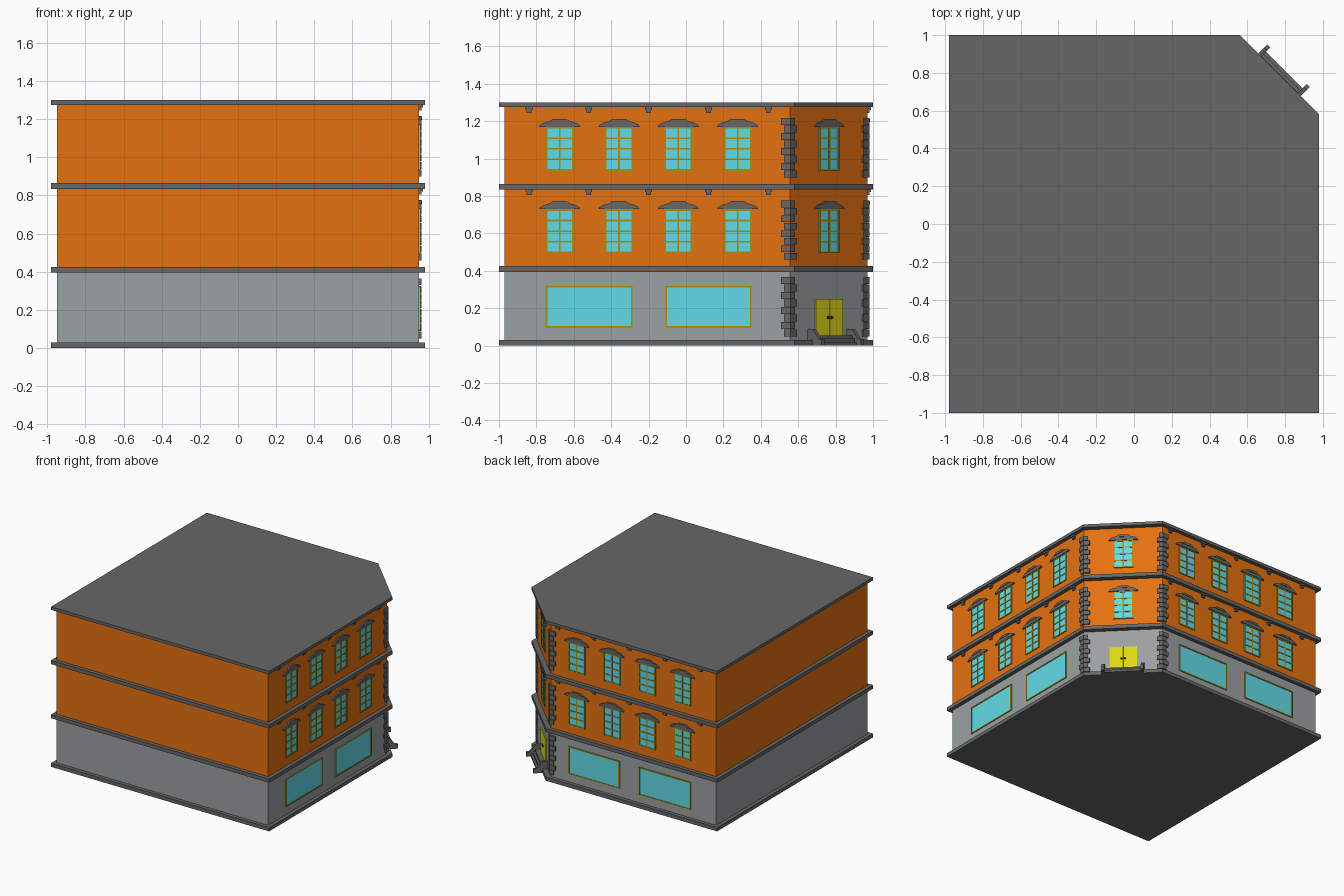
import bpy, bmesh, math
from mathutils import Vector

if "Cube" in bpy.data.objects:
    bpy.data.objects.remove(bpy.data.objects["Cube"])

Z = Vector((0, 0, 1))


def mat(name, r, g, b):
    m = bpy.data.materials.new(name)
    m.diffuse_color = (r, g, b, 1)
    m.use_nodes = True
    m.node_tree.nodes["Principled BSDF"].inputs["Base Color"].default_value = m.diffuse_color
    return m


ORANGE = mat("orange_plaster", 0.78, 0.165, 0.005)
STONE = mat("light_grey_wall", 0.33, 0.355, 0.36)
TRIM = mat("dark_grey_trim", 0.135, 0.135, 0.135)
GLASS = mat("cyan_glass", 0.125, 0.73, 0.82)
FRAME = mat("olive_frame", 0.42, 0.28, 0.004)
DOOR = mat("yellow_door", 0.74, 0.68, 0.008)
KNOB = mat("dark_knob", 0.03, 0.025, 0.01)


def build(name, material, prisms):
    """Each prism is (base points, extrusion vector)."""
    bm = bmesh.new()
    for pts, ext in prisms:
        a = [bm.verts.new(p) for p in pts]
        b = [bm.verts.new(p + ext) for p in pts]
        bm.faces.new(a)
        bm.faces.new(b)
        for i in range(len(a)):
            j = (i + 1) % len(a)
            bm.faces.new((a[i], a[j], b[j], b[i]))
    bmesh.ops.recalc_face_normals(bm, faces=bm.faces)
    me = bpy.data.meshes.new(name)
    bm.to_mesh(me)
    bm.free()
    me.materials.append(material)
    ob = bpy.data.objects.new(name, me)
    bpy.context.collection.objects.link(ob)
    return ob


def slab(name, material, plan, z0, z1):
    build(name, material, [([Vector((x, y, z0)) for x, y in plan], Z * (z1 - z0))])


class Facade:
    """Wall plane: u runs along the wall, v is height, n points outward."""
    def __init__(self, origin, u, n):
        self.o, self.u, self.n = Vector(origin), Vector(u).normalized(), Vector(n).normalized()

    def plate(self, profile, depth):
        return [self.o + self.u * a + Z * b for a, b in profile], self.n * depth

    def box(self, u0, u1, v0, v1, depth):
        return self.plate([(u0, v0), (u1, v0), (u1, v1), (u0, v1)], depth)


RIGHT = Facade((0.95, 0, 0), (0, 1, 0), (1, 0, 0))
BACK = Facade((0.025, 0.97, 0), (1, 0, 0), (0, 1, 0))
CORNER = Facade((0.7425, 0.7625, 0), (-1, 1, 0), (1, 1, 0))


def framed_glass(tag, f, u0, u1, v0, v1, cols=1, rows=1, t=0.009):
    build(tag + "_glass", GLASS, [f.box(u0, u1, v0, v1, 0.004)])
    bars = []
    for i in range(cols + 1):
        u = u0 + (u1 - u0 - t) * i / cols
        bars.append(f.box(u, u + t, v0, v1, 0.008))
    for i in range(rows + 1):
        v = v0 + (v1 - v0 - t) * i / rows
        bars.append(f.box(u0, u1, v, v + t, 0.0075))
    build(tag + "_frame", FRAME, bars)


def hooded_window(tag, f, u, v):
    framed_glass(tag, f, u - 0.075, u + 0.075, v, v + 0.235, 2, 4)
    # arched hood with a raised keystone
    half = [(0.11, 0.235), (0.105, 0.245), (0.085, 0.257), (0.055, 0.265)]
    hood = half + [(-a, b) for a, b in reversed(half)]
    key = [(0.055, 0.26), (0.05, 0.268), (0.035, 0.278), (-0.035, 0.278), (-0.05, 0.268), (-0.055, 0.26)]
    build(tag + "_hood", TRIM, [f.plate([(u + a, v + b) for a, b in hood], 0.011),
                                f.plate([(u + a, v + b) for a, b in key], 0.014)])


# Storeys and ledges
wall_plan = [(-0.95, -0.97), (0.95, -0.97), (0.95, 0.555), (0.535, 0.97), (-0.95, 0.97)]
ledge_plan = [(-0.98, -1), (0.98, -1), (0.98, 0.58), (0.56, 1), (-0.98, 1)]
slab("ground_storey_wall", STONE, wall_plan, 0.03, 0.395)
slab("middle_storey_wall", ORANGE, wall_plan, 0.425, 0.835)
slab("top_storey_wall", ORANGE, wall_plan, 0.865, 1.275)
for name, z0, z1 in (("base_ledge", 0, 0.03), ("lower_ledge", 0.395, 0.425),
                     ("upper_ledge", 0.835, 0.865), ("roof_slab", 1.275, 1.30)):
    slab(name, TRIM, ledge_plan, z0, z1)

# Windows and brackets on the two street sides
for side, f in (("right", RIGHT), ("back", BACK)):
    for i, (a, b) in enumerate(((-0.75, -0.285), (-0.11, 0.35))):
        framed_glass(f"{side}_shop_window_{i}", f, a, b, 0.095, 0.32)
    for floor, v in (("middle", 0.495), ("top", 0.935)):
        for i in range(4):
            hooded_window(f"{side}_{floor}_window_{i}", f, -0.675 + 0.317 * i, v)
        ceiling = v + 0.34
        parts = []
        for i in range(5):
            u = -0.84 + 0.32 * i
            parts.append(f.box(u - 0.018, u + 0.018, ceiling - 0.014, ceiling, 0.02))
            parts.append(f.box(u - 0.013, u + 0.013, ceiling - 0.03, ceiling - 0.014, 0.012))
        build(f"{side}_{floor}_brackets", TRIM, parts)

# Cut corner: windows, door and knobs
hooded_window("corner_middle_window", CORNER, 0, 0.495)
hooded_window("corner_top_window", CORNER, 0, 0.935)
build("door", DOOR, [CORNER.box(-0.1025, -0.001, 0.055, 0.25, 0.008),
                     CORNER.box(0.001, 0.1025, 0.055, 0.25, 0.008)])
build("door_knobs", KNOB, [CORNER.plate([(s * 0.013 + 0.008 * math.cos(k * math.pi / 4),
                                          0.15 + 0.008 * math.sin(k * math.pi / 4))
                                         for k in range(8)], 0.016) for s in (-1, 1)])

# Entrance steps and sloped cheek walls
build("entrance_steps", TRIM, [CORNER.box(-0.14, 0.14, 0, h, d)
                               for h, d in ((0.018, 0.075), (0.037, 0.058), (0.055, 0.042))])
cheek = [(0, 0), (0.106, 0), (0.106, 0.035), (0.085, 0.035), (0.04, 0.09), (0, 0.09)]
build("step_cheeks", TRIM, [([CORNER.o + CORNER.u * (s - 0.011) + CORNER.n * a + Z * b for a, b in cheek],
                             CORNER.u * 0.022) for s in (-0.148, 0.148)])

# Corner stones wrapping both edges of the cut corner
E = 0.011
for side, p, f, d2 in (("right", Vector((0.95, 0.555, 0)), RIGHT, CORNER.u),
                       ("back", Vector((0.535, 0.97, 0)), BACK, -CORNER.u)):
    d1, n1, n2 = -f.u, f.n, CORNER.n
    miter = (n1 + n2) * (E / (1 + n1.dot(n2)))
    stones = []
    for z0 in (0.05, 0.46, 0.90):
        for k in range(8):
            a, b = (0.046, 0.028) if k % 2 else (0.03, 0.042)
            plan = [p, p + d1 * a, p + d1 * a + n1 * E, p + miter, p + d2 * b + n2 * E, p + d2 * b]
            stones.append(([q + Z * (z0 + 0.04 * k) for q in plan], Z * 0.036))
    build(f"{side}_corner_stones", TRIM, stones)
